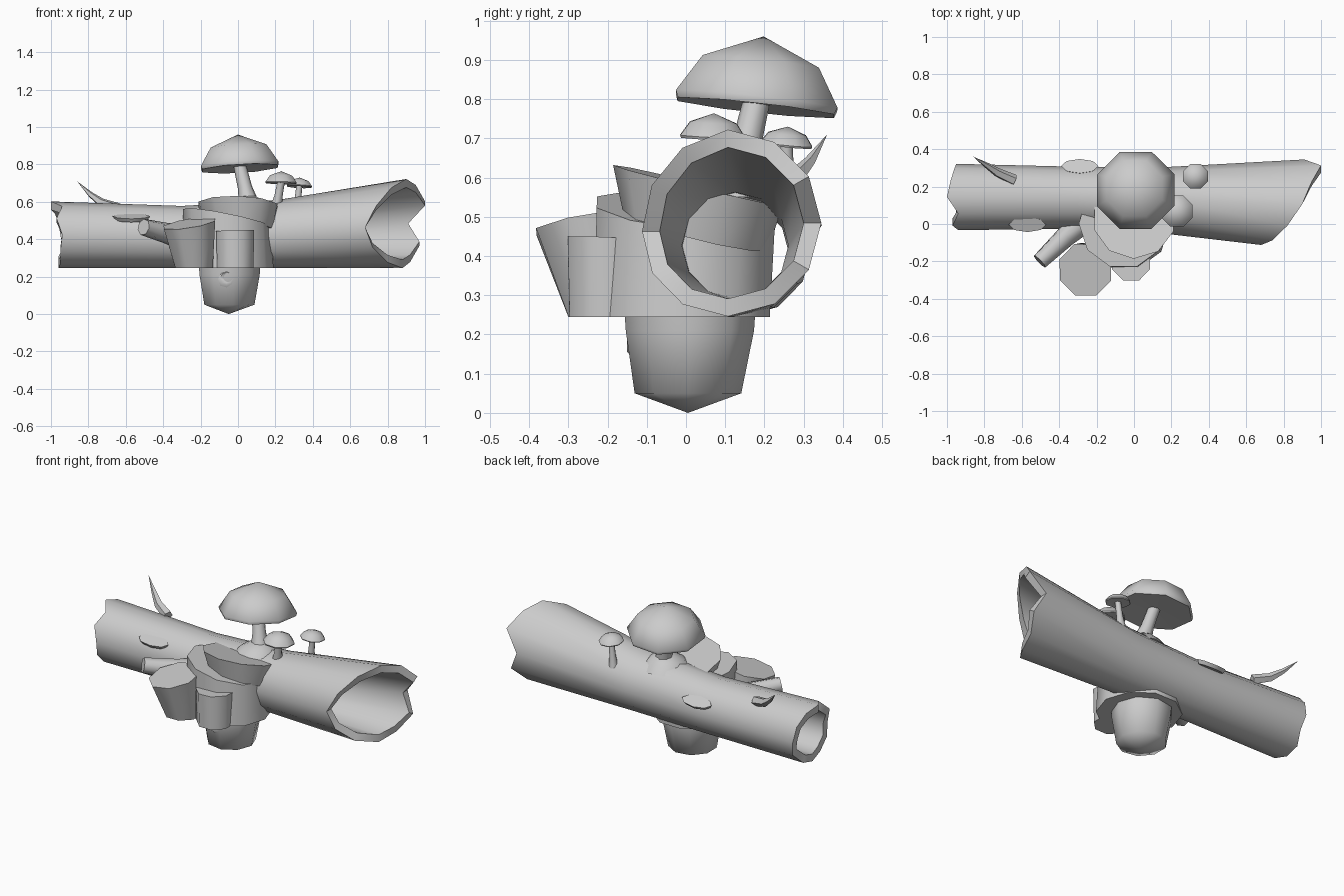
import bpy, bmesh, math
from mathutils import Vector, Matrix

if "Cube" in bpy.data.objects:
    bpy.data.objects.remove(bpy.data.objects["Cube"])


def finish(name, bm, angle=40):
    bmesh.ops.recalc_face_normals(bm, faces=bm.faces)
    me = bpy.data.meshes.new(name)
    bm.to_mesh(me)
    bm.free()
    ob = bpy.data.objects.new(name, me)
    bpy.context.collection.objects.link(ob)
    bpy.ops.object.select_all(action='DESELECT')
    ob.select_set(True)
    bpy.context.view_layer.objects.active = ob
    bpy.ops.object.shade_smooth_by_angle(angle=math.radians(angle))
    return ob


def bridge(bm, a, b):
    n = len(a)
    for i in range(n):
        bm.faces.new((a[i], a[(i + 1) % n], b[(i + 1) % n], b[i]))


def loft(name, stations, sides, up=None, angle=55, phase=0.0):
    """Rings (x, y, z, radius) along a path; 'up' gives one ring normal per station."""
    bm = bmesh.new()
    pts = [Vector(s[:3]) for s in stations]
    rings = []
    for k, s in enumerate(stations):
        d = Vector(up[k]) if up else pts[min(k + 1, len(pts) - 1)] - pts[max(k - 1, 0)]
        q = Vector((0, 0, 1)).rotation_difference(d.normalized())
        rings.append([bm.verts.new(pts[k] + q @ Vector((
            s[3] * math.cos(phase + math.tau * i / sides),
            s[3] * math.sin(phase + math.tau * i / sides), 0))) for i in range(sides)])
    for a, b in zip(rings, rings[1:]):
        bridge(bm, a, b)
    bm.faces.new(rings[0])
    bm.faces.new(rings[-1])
    bmesh.ops.remove_doubles(bm, verts=bm.verts, dist=0.0005)
    return finish(name, bm, angle)


def interp(x, table):
    for (x0, *a), (x1, *b) in zip(table, table[1:]):
        if x <= x1:
            break
    t = (x - x0) / (x1 - x0)
    return [u + (v - u) * t for u, v in zip(a, b)]


# hollow log with broken ends: x, radius, centre y
LOG = [(-1, .178, .145), (-.3, .166, .14), (.2, .181, .125), (.68, .217, .105), (.9, .238, .107), (1, .238, .107)]
LEFT = [-.95, -.96, -.98, -1.0, -.94, -.97, -.94, -.95, -.95, -.96, -.96, -.93]
RIGHT = [.91, 1.0, .95, .90, .82, .74, .68, .72, .80, .88, .92, .97]
bm = bmesh.new()


def log_ring(xs, wall):
    ring = []
    for i, x in enumerate(xs):
        r, cy = interp(x, LOG)
        a = math.tau * i / 12
        ring.append(bm.verts.new((x, cy + (r - wall) * math.cos(a), .246 + r + (r - wall) * math.sin(a))))
    return ring


shells = []
for wall in (0, .045):
    rings = [log_ring(xs, wall) for xs in (LEFT, [-.3] * 12, [.2] * 12, RIGHT)]
    for a, b in zip(rings, rings[1:]):
        bridge(bm, a, b)
    shells.append(rings)
bridge(bm, shells[0][0], shells[1][0])
bridge(bm, shells[0][-1], shells[1][-1])
finish('hollow_log', bm)

# root bulb below the log, with a small dimple pushed into the front
Z = (0, 0, 1)
loft('root_bulb', [(-.05, .005, 0, 0), (-.05, .005, .05, .138), (-.05, .01, .21, .166), (-.05, .01, .30, .172)],
     9, [Z] * 4, 70)
loft('root_knot', [(-.06, -.12, .185, .06), (-.06, -.15, .19, .035), (-.06, -.14, .19, .015)],
     8, [(0, -1, 0)] * 3, 80)

# cluster of cut stumps
loft('main_stump', [(-.045, -.01, .245, .235), (-.06, .0, .515, .24)], 10, [Z, (.2, .1, 1)])
loft('upper_stump', [(.005, .025, .46, .19), (.0, .03, .58, .222)], 10, [(.1, .25, 1), (.03, .24, 1)], phase=.3)
loft('left_stump', [(-.235, -.2, .245, .108), (-.26, -.245, .485, .15)], 8, [Z, (-.16, -.17, 1)], phase=.4)
loft('front_stump', [(-.015, -.2, .245, .105), (-.015, -.2, .445, .11)], 8, [Z, (-.03, .04, 1)], phase=.4)

# broken branch
loft('branch', [(-.25, .05, .40, .085), (-.37, -.07, .43, .057), (-.505, -.2, .465, .045)], 7)

# curved splinter on the log
loft('splinter', [(-.64, .235, .565, .03), (-.73, .275, .595, .025), (-.79, .315, .64, .015), (-.86, .36, .71, 0)], 5)

# lens-shaped knots
for name, loc, tilt in (('front_knot', (-.57, 0, .513), 20), ('back_knot', (-.29, .305, .487), -25)):
    bm = bmesh.new()
    bmesh.ops.create_cone(bm, cap_ends=True, segments=8, radius1=.085, radius2=.1, depth=.022)
    bmesh.ops.transform(bm, verts=bm.verts, matrix=Matrix.Translation(loc)
                        @ Matrix.Rotation(math.radians(tilt), 4, 'X') @ Matrix.Diagonal((1, .42, 1, 1)))
    finish(name, bm)


# mushrooms: faceted cap with a shallow hollow underside on a leaning stem
def mushroom(name, foot, rim, r, h, axis, sides, stem_r):
    rim, axis = Vector(rim), Vector(axis).normalized()
    prof = [(.25, .05), (.97, 0), (1, .1), (.72, .63), (0, 1)]
    loft(name + '_cap', [(*(rim + axis * h * t), r * k) for k, t in prof], sides, [axis] * 5, 50, math.pi / 8)
    f, top = Vector(foot), rim + axis * h * .1
    mid = f.lerp(top, .45)
    loft(name + '_stem', [(*f, stem_r * 1.5), (*mid, stem_r), (*top, stem_r * .9)], 8)


mushroom('large_mushroom', (.06, .13, .58), (.01, .178, .778), .224, .183, (-.06, .11, 1), 8, .038)
mushroom('medium_mushroom', (.205, .09, .57), (.23, .068, .698), .09, .066, (.03, .05, 1), 8, .022)
mushroom('small_mushroom', (.31, .26, .53), (.328, .255, .68), .072, .05, (.05, .1, 1), 8, .018)

# mound under the large mushroom
loft('mushroom_mound', [(.05, .12, .55, .14), (.05, .12, .60, .1), (.055, .13, .63, .04)], 9, [Z] * 3, 70)
